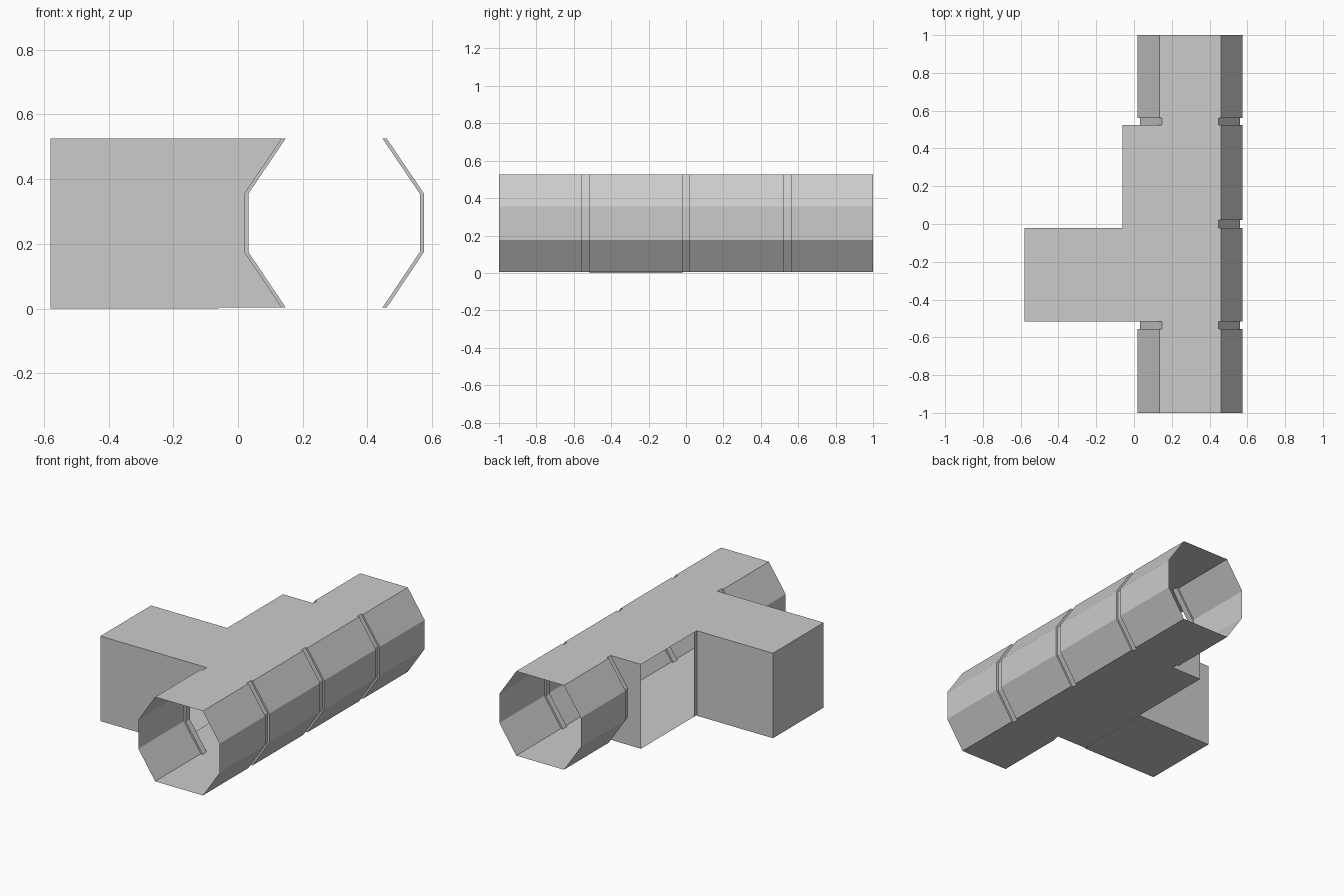
import bpy, bmesh
from mathutils import Vector

if "Cube" in bpy.data.objects:
    bpy.data.objects.remove(bpy.data.objects["Cube"])

CX = 0.297            # centre line of the octagonal passage
Z0, Z1 = 0.004, 0.525
INSET = 0.013         # how far the rib grooves step inward
Y_A, Y_B = -0.515, 0.525   # ends of the side room
X_DOOR, X_END = -0.06, -0.58

# Half section: distance from the centre line, height
HALF = [(0, Z1), (0.163, Z1), (0.278, 0.355), (0.278, 0.175), (0.163, Z0), (0, Z0)]


def make(name, faces, inside):
    """Mesh from face corner lists, normals pointing away from 'inside'."""
    bm = bmesh.new()
    for f in faces:
        bm.faces.new([bm.verts.new(p) for p in f])
    bmesh.ops.remove_doubles(bm, verts=bm.verts, dist=1e-5)
    bm.normal_update()
    for f in bm.faces:
        if f.normal.dot(f.calc_center_median() - Vector(inside)) < -1e-4:
            f.normal_flip()
    me = bpy.data.meshes.new(name)
    bm.to_mesh(me)
    bm.free()
    ob = bpy.data.objects.new(name, me)
    bpy.context.collection.objects.link(ob)
    return ob


def half_shell(name, side, stations):
    """Sweep half the octagon along y; stations are (y, inset)."""
    def ring(y, d):
        return [(CX + side * (w - d if w else 0), y, z) for w, z in HALF]
    faces = []
    for (ya, da), (yb, db) in zip(stations, stations[1:]):
        a, b = ring(ya, da), ring(yb, db)
        step = ya == yb
        for i in range(len(HALF) - 1):
            if step and i in (0, len(HALF) - 2):
                continue
            faces.append([a[i], a[i + 1], b[i + 1], b[i]])
    return make(name, faces, (CX, 0, 0.26))


def groove(ya, yb):
    return [(ya, 0), (ya, INSET), (yb, INSET), (yb, 0)]


# Long right-hand half with three rib grooves
half_shell("passage_right", 1,
           [(-1, 0)] + groove(-0.555, Y_A) + groove(-0.02, 0.02)
           + groove(Y_B, 0.562) + [(1, 0)])

# Left-hand half, interrupted by the side room
half_shell("passage_left_front", -1, [(-1, 0)] + groove(-0.555, Y_A)[:3])
half_shell("passage_left_back", -1, groove(Y_B, 0.562)[1:] + [(1, 0)])

# Side room: floor, ceiling, shaped end walls and a narrow door jamb
room = []
for z in (Z0, Z1):
    room.append([(X_DOOR, Y_A, z), (CX, Y_A, z), (CX, Y_B, z), (X_DOOR, Y_B, z)])
for y in (Y_A, Y_B):
    room.append([(X_DOOR, y, Z1)] + [(CX - w + INSET, y, z) for w, z in HALF[1:5]]
                + [(X_DOOR, y, Z0)])
room.append([(X_DOOR, -0.02, Z0), (X_DOOR, 0.01, Z0), (X_DOOR, 0.01, Z1), (X_DOOR, -0.02, Z1)])
make("side_room", room, (0.1, 0, 0.26))

# Side branch: box closed at its far end, open towards the room
ya, yb = Y_A, -0.02
branch = [[(X_END, ya, 0), (X_END, yb, 0), (X_END, yb, Z1), (X_END, ya, Z1)]]
for y in (ya, yb):
    branch.append([(X_END, y, 0), (X_DOOR, y, 0), (X_DOOR, y, Z1), (X_END, y, Z1)])
for z in (0, Z1):
    branch.append([(X_END, ya, z), (X_DOOR, ya, z), (X_DOOR, yb, z), (X_END, yb, z)])
make("side_branch", branch, (-0.3, -0.27, 0.26))
